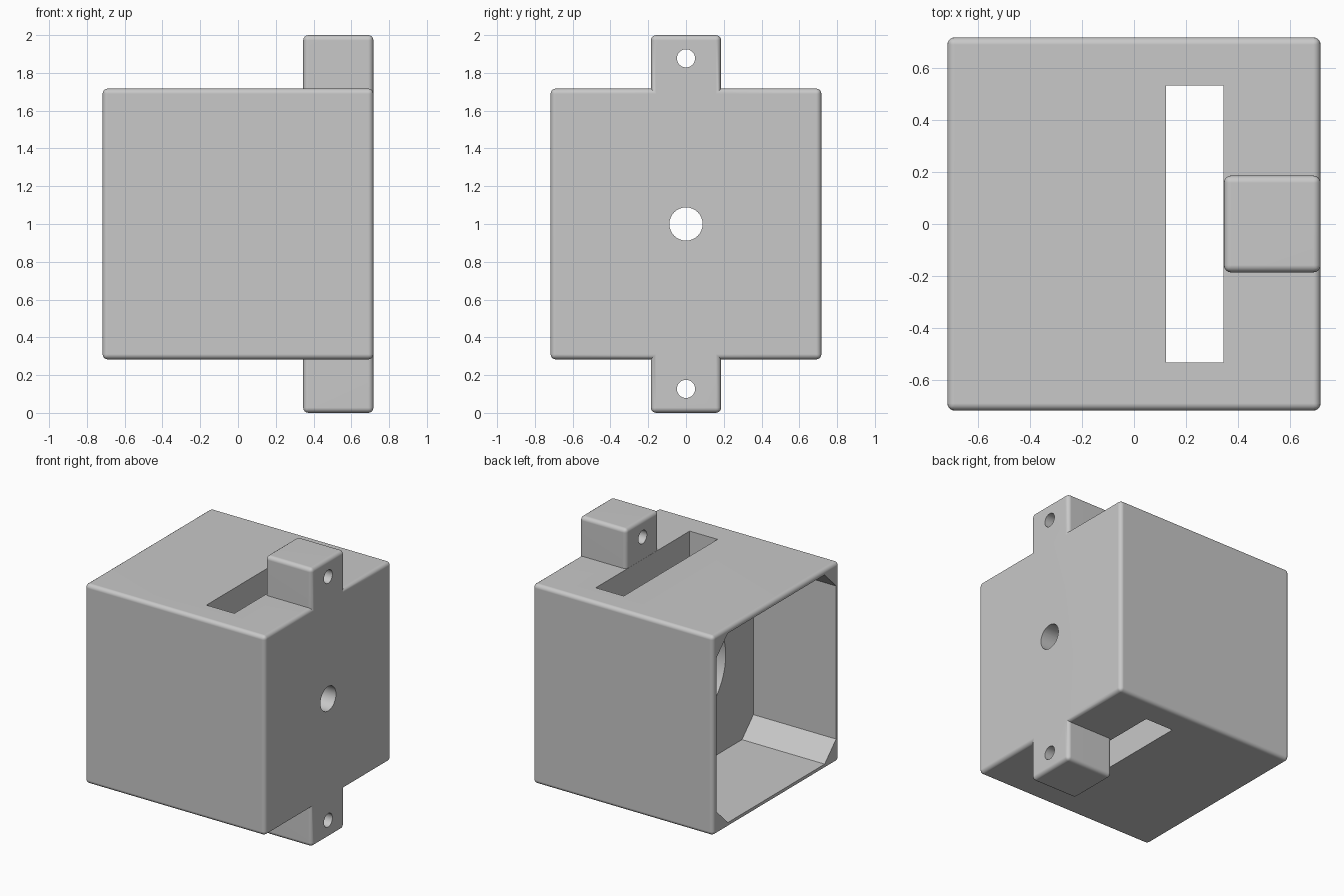
import bpy
import bmesh
from math import pi
from mathutils import Matrix

cube = bpy.data.objects.get("Cube")
if cube:
    bpy.data.objects.remove(cube, do_unlink=True)

HALF = 0.717      # half width of the housing
INNER = 0.68      # half width of the rear cavity
CHAMFER = 0.13    # cut corners of the cavity
MID = 1.0         # height of the optical axis

grey = bpy.data.materials.new("plain grey")
grey.use_nodes = True
grey.diffuse_color = (0.58, 0.58, 0.58, 1)
grey.node_tree.nodes["Principled BSDF"].inputs["Base Color"].default_value = (0.58, 0.58, 0.58, 1)


def make_object(name, bm):
    bmesh.ops.recalc_face_normals(bm, faces=bm.faces)
    mesh = bpy.data.meshes.new(name)
    bm.to_mesh(mesh)
    bm.free()
    mesh.materials.append(grey)
    obj = bpy.data.objects.new(name, mesh)
    bpy.context.collection.objects.link(obj)
    return obj


def box(name, low, high, rounding=0):
    bm = bmesh.new()
    bmesh.ops.create_cube(bm, size=1)
    for v in bm.verts:
        v.co = [(a + b) / 2 + c * (b - a) for a, b, c in zip(low, high, v.co)]
    if rounding:
        bmesh.ops.bevel(bm, geom=bm.edges[:], offset=rounding, segments=4,
                        profile=0.5, affect='EDGES')
    return make_object(name, bm)


def rod_x(name, radius, x0, x1, z):
    bm = bmesh.new()
    place = Matrix.Translation(((x0 + x1) / 2, 0, z)) @ Matrix.Rotation(pi / 2, 4, 'Y')
    bmesh.ops.create_cone(bm, cap_ends=True, segments=48, radius1=radius,
                          radius2=radius, depth=x1 - x0, matrix=place)
    return make_object(name, bm)


def prism_x(name, profile, x0, x1):
    bm = bmesh.new()
    face = bm.faces.new([bm.verts.new((x0, y, z)) for y, z in profile])
    grown = bmesh.ops.extrude_face_region(bm, geom=[face])["geom"]
    moved = [g for g in grown if isinstance(g, bmesh.types.BMVert)]
    bmesh.ops.translate(bm, verts=moved, vec=(x1 - x0, 0, 0))
    return make_object(name, bm)


def combine(target, tool, operation):
    bpy.context.view_layer.objects.active = target
    mod = target.modifiers.new(operation.lower(), 'BOOLEAN')
    mod.operation = operation
    mod.solver = 'EXACT'
    mod.object = tool
    bpy.ops.object.modifier_apply(modifier=mod.name)
    bpy.data.objects.remove(tool, do_unlink=True)


# Rounded housing with a mounting post that sticks out above and below
housing = box("housing", (-HALF, -HALF, MID - HALF), (HALF, HALF, MID + HALF), 0.028)
post = box("mounting_post", (0.345, -0.186, 0), (HALF, 0.186, 2), 0.028)
combine(housing, post, 'UNION')

# Octagonal cavity, open on the -x side
flat = INNER - CHAMFER
octagon = [(flat, INNER), (INNER, flat), (INNER, -flat), (flat, -INNER),
           (-flat, -INNER), (-INNER, -flat), (-INNER, flat), (-flat, INNER)]
cavity = prism_x("cavity", [(y, z + MID) for y, z in octagon], -1, -0.06)
combine(housing, cavity, 'DIFFERENCE')

# Slot through top and bottom
combine(housing, box("slot", (0.122, -0.533, -0.5), (0.344, 0.533, 2.5)), 'DIFFERENCE')

# Wide bore behind the slot, small hole in the outer wall, screw holes in the post
for name, radius, x0, x1, z in (("bore", 0.365, -0.2, 0.2, MID),
                                ("centre_hole", 0.088, 0.25, 1, MID),
                                ("upper_screw_hole", 0.048, 0.2, 1, 1.877),
                                ("lower_screw_hole", 0.048, 0.2, 1, 0.127)):
    combine(housing, rod_x(name, radius, x0, x1, z), 'DIFFERENCE')

# Smooth fillets and holes, crisp flat faces
bpy.ops.object.select_all(action='DESELECT')
housing.select_set(True)
bpy.context.view_layer.objects.active = housing
bpy.ops.object.shade_smooth_by_angle(angle=pi / 6)
weighted = housing.modifiers.new("weighted normals", 'WEIGHTED_NORMAL')
weighted.keep_sharp = True
